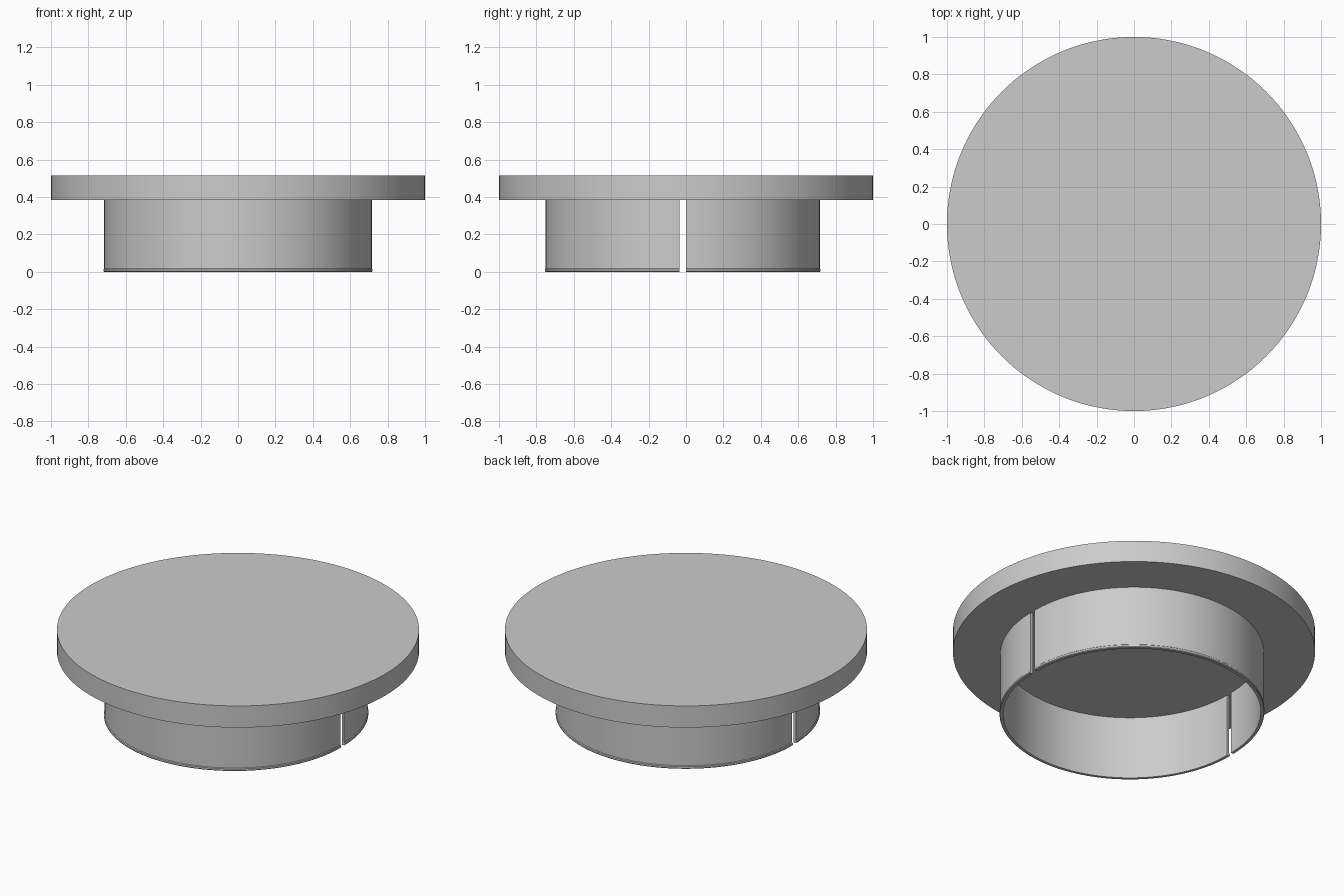
import bpy, bmesh, math

if "Cube" in bpy.data.objects:
    bpy.data.objects.remove(bpy.data.objects["Cube"])

grey = bpy.data.materials.new("light grey")
grey.diffuse_color = (0.6, 0.6, 0.6, 1)
grey.use_nodes = True
grey.node_tree.nodes["Principled BSDF"].inputs["Base Color"].default_value = grey.diffuse_color

GAP = 0.035       # slot between the two half collars
TOP = 0.515       # top of the disc
UNDER = 0.383     # underside of the disc


def finish(bm, name):
    """Turn a bmesh into a grey object with smooth curved walls."""
    bmesh.ops.recalc_face_normals(bm, faces=bm.faces)
    mesh = bpy.data.meshes.new(name)
    bm.to_mesh(mesh)
    bm.free()
    mesh.materials.append(grey)
    obj = bpy.data.objects.new(name, mesh)
    bpy.context.collection.objects.link(obj)
    bpy.ops.object.select_all(action='DESELECT')
    obj.select_set(True)
    bpy.context.view_layer.objects.active = obj
    bpy.ops.object.shade_smooth_by_angle(angle=math.radians(25))
    return obj


def half_collar(name, start, y_offset):
    """Sweep the thin wall profile through half a turn and cap the ends."""
    # wall section (radius, height) with a slight outer lip at the bottom
    profile = [(0.70, 0.0), (0.717, 0.0), (0.72, 0.004), (0.72, 0.014),
               (0.716, 0.018), (0.716, UNDER), (0.70, UNDER)]
    steps = 72
    bm = bmesh.new()
    rings = []
    for i in range(steps + 1):
        a = start + math.pi * i / steps
        rings.append([bm.verts.new((r * math.cos(a), r * math.sin(a) + y_offset, z))
                      for r, z in profile])
    n = len(profile)
    for a, b in zip(rings, rings[1:]):
        for j in range(n):
            k = (j + 1) % n
            bm.faces.new((a[j], b[j], b[k], a[k]))
    bm.faces.new(rings[0])
    bm.faces.new(rings[-1])
    return finish(bm, name)


# wide flat disc
bm = bmesh.new()
bmesh.ops.create_cone(bm, cap_ends=True, segments=144, radius1=1, radius2=1,
                      depth=TOP - UNDER)
bmesh.ops.translate(bm, verts=bm.verts, vec=(0, 0, (TOP + UNDER) / 2))
finish(bm, "cap_disc")

# two half collars with a slot between them
half_collar("back_collar", 0, 0)
half_collar("front_collar", math.pi, -GAP)
